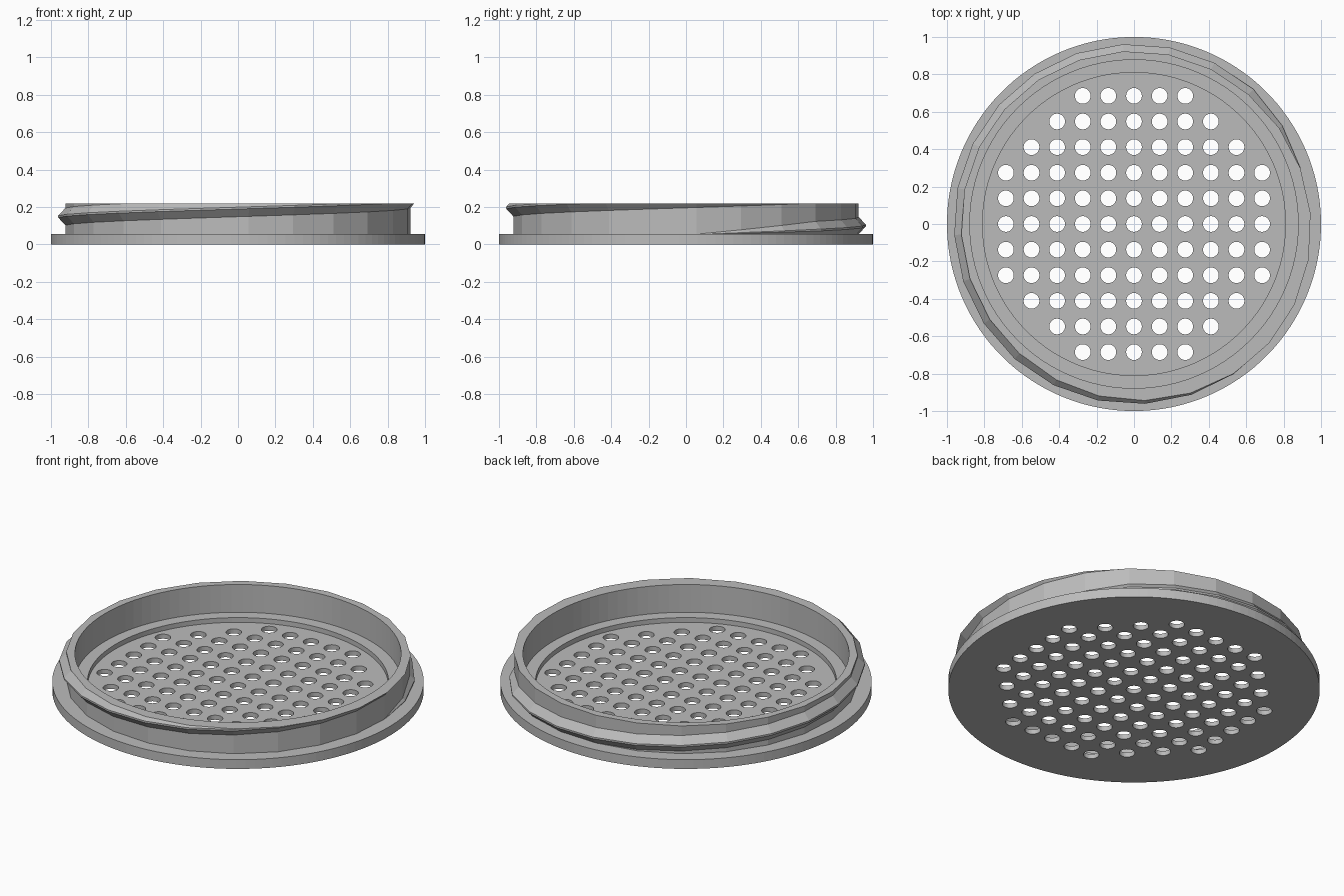
import bpy
import bmesh
from math import sin, cos, radians, pi
from mathutils import Matrix

if "Cube" in bpy.data.objects:
    bpy.data.objects.remove(bpy.data.objects["Cube"])

RIM_Z, TOP_Z, WALL_R = 0.055, 0.22, 0.925
STEP, START = 15, 3.5        # facet angle of the collar, first corner

grey = bpy.data.materials.new("plain grey")
grey.use_nodes = True
colour = (0.5, 0.5, 0.5, 1)
grey.diffuse_color = colour
grey.node_tree.nodes["Principled BSDF"].inputs["Base Color"].default_value = colour


def finish(name, bm):
    bmesh.ops.recalc_face_normals(bm, faces=bm.faces)
    mesh = bpy.data.meshes.new(name)
    bm.to_mesh(mesh)
    bm.free()
    mesh.materials.append(grey)
    obj = bpy.data.objects.new(name, mesh)
    bpy.context.collection.objects.link(obj)
    return obj


def ring(bm, count, radius, z):
    """Ring of vertices; radius is a function of the angle in degrees."""
    angles = [START + 360 * i / count for i in range(count)]
    return [bm.verts.new((radius(a) * cos(radians(a)), radius(a) * sin(radians(a)), z))
            for a in angles]


def bridge(bm, a, b):
    for i in range(len(a)):
        j = (i + 1) % len(a)
        bm.faces.new((a[i], a[j], b[j], b[i]))


# Base plate with a shallow round recess
bm = bmesh.new()
profile = [(1, 0), (1, RIM_Z), (0.81, RIM_Z), (0.81, 0.027)]
rings = [ring(bm, 128, lambda a, r=r: r, z) for r, z in profile]
for lower, upper in zip(rings, rings[1:]):
    bridge(bm, lower, upper)
bm.faces.new(rings[0])
bm.faces.new(rings[-1])
plate = finish("perforated_base", bm)

# Round drain holes on a square grid
bm = bmesh.new()
for i in range(-5, 6):
    for j in range(-5, 6):
        if i * i + j * j < 30:
            bmesh.ops.create_cone(bm, cap_ends=True, segments=32, radius1=0.042,
                                  radius2=0.042, depth=0.3,
                                  matrix=Matrix.Translation((i * 0.137, j * 0.137, 0)))
cutter = finish("hole_cutter", bm)
cutter.hide_render = True
cut = plate.modifiers.new("holes", 'BOOLEAN')
cut.operation, cut.solver, cut.object = 'DIFFERENCE', 'EXACT', cutter
bpy.context.view_layer.objects.active = plate
bpy.ops.object.modifier_apply(modifier=cut.name)
bpy.data.objects.remove(cutter)


# Collar: faceted outside, round inside
def facet_radius(a):
    half = STEP / 2
    return WALL_R * cos(radians(half)) / cos(radians((a - START) % STEP - half))


bm = bmesh.new()
bore = lambda a: 0.878
loops = [ring(bm, 96, r, z) for r, z in
         ((facet_radius, RIM_Z), (facet_radius, TOP_Z), (bore, TOP_Z), (bore, RIM_Z))]
for k in range(4):
    bridge(bm, loops[k], loops[(k + 1) % 4])
finish("collar_wall", bm)

# Screw thread: a tapered-in wedge swept along a helix
bm = bmesh.new()
sections = []
for k in range(28):
    a = START + STEP * k
    grow = min(1, 0.03 + k / 3)
    z = 0.052 + 0.19 * a / 360
    root, crest = 0.046 * grow, 0.005 * grow
    peak = WALL_R + 0.038 * grow
    shape = [(0.9, -root), (WALL_R, -root), (peak, -crest),
             (peak, crest), (WALL_R, root), (0.9, root)]
    sections.append([bm.verts.new((r * cos(radians(a)), r * sin(radians(a)), z + h))
                     for r, h in shape])
for one, two in zip(sections, sections[1:]):
    bridge(bm, one, two)
bm.faces.new(sections[0])
bm.faces.new(sections[-1])

# Trim the thread flush with the rim and the collar top
for height, up in ((TOP_Z, 1), (RIM_Z, -1)):
    result = bmesh.ops.bisect_plane(bm, geom=bm.verts[:] + bm.edges[:] + bm.faces[:],
                                    plane_co=(0, 0, height), plane_no=(0, 0, up),
                                    clear_outer=True)
    edges = [e for e in result["geom_cut"] if isinstance(e, bmesh.types.BMEdge)]
    bmesh.ops.triangle_fill(bm, edges=edges, use_beauty=True, normal=(0, 0, up))
finish("screw_thread", bm)
